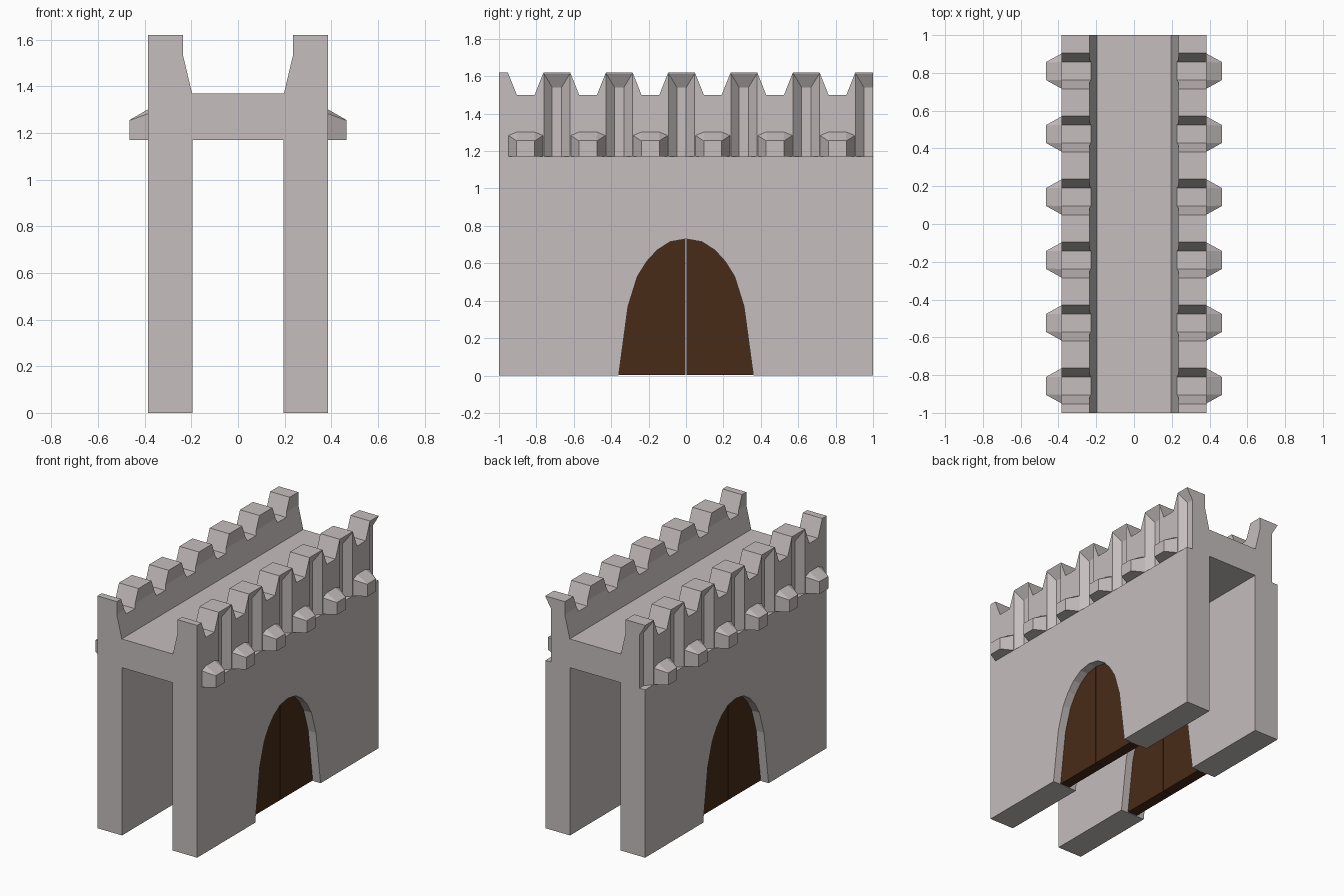
import bpy, bmesh

if "Cube" in bpy.data.objects:
    bpy.data.objects.remove(bpy.data.objects["Cube"])

PITCH = 1 / 3
CRENELS = [-0.857 + i * PITCH for i in range(6)]
MERLONS = [c + PITCH / 2 for c in CRENELS]


def make(name, solids, mat=None):
    """Build one object from lofts, each a pair of matching point rings."""
    bm = bmesh.new()
    for ring_a, ring_b in solids:
        a = [bm.verts.new(p) for p in ring_a]
        b = [bm.verts.new(p) for p in ring_b]
        bm.faces.new(a)
        bm.faces.new(b[::-1])
        n = len(a)
        for i in range(n):
            bm.faces.new((a[i], b[i], b[(i + 1) % n], a[(i + 1) % n]))
    bmesh.ops.recalc_face_normals(bm, faces=bm.faces)
    me = bpy.data.meshes.new(name)
    bm.to_mesh(me)
    bm.free()
    ob = bpy.data.objects.new(name, me)
    bpy.context.collection.objects.link(ob)
    if mat:
        me.materials.append(mat)
    return ob


def along_x(yz, x0, x1):
    return [(x0, y, z) for y, z in yz], [(x1, y, z) for y, z in yz]


def cut(ob, cutter):
    m = ob.modifiers.new("cut", 'BOOLEAN')
    m.operation = 'DIFFERENCE'
    m.solver = 'EXACT'
    m.object = cutter
    bpy.context.view_layer.objects.active = ob
    bpy.ops.object.modifier_apply(modifier=m.name)
    bpy.data.objects.remove(cutter)


wood = bpy.data.materials.new("dark_wood")
wood.diffuse_color = (0.065, 0.024, 0.009, 1)
wood.use_nodes = True
wood.node_tree.nodes["Principled BSDF"].inputs["Base Color"].default_value = wood.diffuse_color
stone = bpy.data.materials.new("stone")
stone.diffuse_color = (0.56, 0.51, 0.51, 1)
stone.use_nodes = True
stone.node_tree.nodes["Principled BSDF"].inputs["Base Color"].default_value = stone.diffuse_color

# Arch outline, right half from the floor up to the crown
half = [(0.36, 0), (0.31, 0.37), (0.26, 0.53), (0.21, 0.61), (0.155, 0.67), (0.085, 0.715)]
arch = [(-y, z) for y, z in half] + [(0, 0.73)] + half[::-1]

# Walkway with parapets: channel profile run along y
right = [(0.385, 1.17), (0.385, 1.62), (0.235, 1.62), (0.235, 1.53), (0.197, 1.37)]
channel = right + [(-x, z) for x, z in right[::-1]]
walkway = make("walkway", [([(x, -1, z) for x, z in channel],
                            [(x, 1, z) for x, z in channel])], stone)

# Tapered gaps between merlons
gap = [(-0.0475, 1.5), (0.0475, 1.5), (0.127, 1.7), (-0.127, 1.7)]
cut(walkway, make("gap_cutter", [along_x([(y + c, z) for y, z in gap], -0.6, 0.6)
                                 for c in CRENELS]))


# Bevelled upright grooves on the outer face of each merlon
def groove(s, c):
    def ring(x, h, top):
        return [(s * x, c - h, 1.1), (s * x, c + h, 1.1),
                (s * x, c + h, top), (s * x, c - h, top)]
    return ring(0.34, 0.025, 1.54), ring(0.43, 0.115, 1.69)


cut(walkway, make("groove_cutter", [groove(s, c) for s in (-1, 1) for c in MERLONS]))


# Corbel: box tip with a hipped top, flaring into the wall
def corbel(s, c):
    def ring(x, h_low, h_top, z_side, z_top):
        return [(s * x, c - h_low, 1.17), (s * x, c + h_low, 1.17),
                (s * x, c + h_low, z_side), (s * x, c + h_top, z_top),
                (s * x, c - h_top, z_top), (s * x, c - h_low, z_side)]
    return ring(0.38, 0.095, 0.047, 1.285, 1.305), ring(0.465, 0.048, 0.046, 1.254, 1.256)


for s, side in ((-1, "left"), (1, "right")):
    # Long wall with arched opening
    outline = [(-1, 0), (-1, 1.17), (1, 1.17), (1, 0)] + arch[::-1]
    make(side + "_wall", [along_x(outline, s * 0.195, s * 0.385)], stone)
    make(side + "_corbels", [corbel(s, c) for c in CRENELS], stone)
    # Two door leaves set back in the arch
    for t, leaf in ((-1, "a"), (1, "b")):
        pts = [(t * 0.002, 0.004), (t * 0.36, 0.004)]
        pts += [(t * y, z) for y, z in half[1:]] + [(t * 0.002, 0.73)]
        make(side + "_door_leaf_" + leaf, [along_x(pts, s * 0.25, s * 0.325)], wood)
